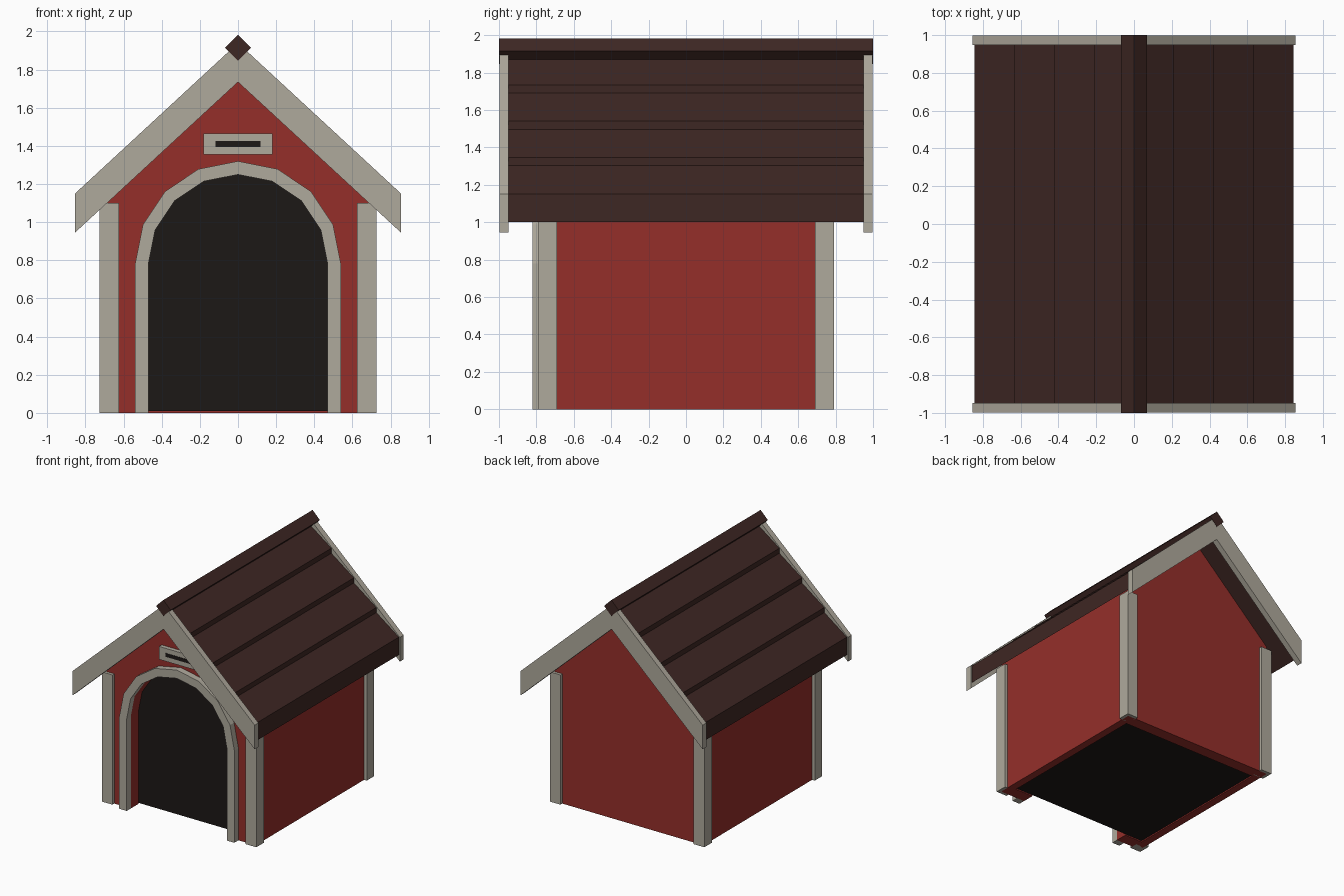
import bpy, bmesh
from math import sin, cos, pi

if "Cube" in bpy.data.objects:
    bpy.data.objects.remove(bpy.data.objects["Cube"])


def material(name, rgb):
    m = bpy.data.materials.new(name)
    m.diffuse_color = (*rgb, 1)
    m.use_nodes = True
    m.node_tree.nodes["Principled BSDF"].inputs["Base Color"].default_value = m.diffuse_color
    return m


RED = material("red_paint", (0.30, 0.028, 0.023))
TRIM = material("pale_trim", (0.43, 0.40, 0.335))
ROOF = material("brown_roof", (0.048, 0.020, 0.017))
DARK = material("dark_inside", (0.012, 0.009, 0.008))


def prism(name, pts, y0, y1, mat):
    """Extrude an (x, z) outline along y."""
    bm = bmesh.new()
    face = bm.faces.new([bm.verts.new((x, y0, z)) for x, z in pts])
    ext = bmesh.ops.extrude_face_region(bm, geom=[face])
    verts = [v for v in ext["geom"] if isinstance(v, bmesh.types.BMVert)]
    bmesh.ops.translate(bm, verts=verts, vec=(0, y1 - y0, 0))
    bmesh.ops.recalc_face_normals(bm, faces=bm.faces)
    me = bpy.data.meshes.new(name)
    bm.to_mesh(me)
    bm.free()
    me.materials.append(mat)
    ob = bpy.data.objects.new(name, me)
    bpy.context.collection.objects.link(ob)
    return ob


def rect(x0, x1, z0, z1):
    return [(x0, z0), (x1, z0), (x1, z1), (x0, z1)]


def mirrored(half):
    """Complete a right-hand outline by adding its left-hand mirror image."""
    return half + [(-x, z) for x, z in reversed(half) if x > 1e-6]


def arch(r):
    """Door arch outline from right foot over the top to left foot."""
    curve = [(r * cos(i * pi / 8), 0.78 + r * sin(i * pi / 8)) for i in range(9)]
    return [(r, 0)] + curve + [(-r, 0)]


SLOPE = 0.924
WX, WY, IX, IY = 0.70, 0.765, 0.635, 0.665   # wall outside and inside


def under(x):
    return 1.78 - SLOPE * x


# Walls
gable = mirrored([(WX, 0), (WX, under(WX)), (0, under(0))])
prism("back_wall", gable, IY, WY, RED)
prism("front_wall", gable + arch(0.47)[::-1], -WY, -IY, RED)
for s, side in ((1, "right"), (-1, "left")):
    prism(side + "_wall", [(s * IX, 0), (s * WX, 0), (s * WX, under(WX)),
                           (s * IX, under(IX))], -IY, IY, RED)

# Dark interior
prism("interior", mirrored([(IX, 0.01), (IX, under(IX)), (0, under(0))]), -IY, IY, DARK)

# Corner posts
for s, side in ((1, "right"), (-1, "left")):
    for y, end in ((-0.79, "front"), (0.69, "back")):
        prism(f"{end}_{side}_corner_post",
              rect(*sorted((s * 0.625, s * 0.725)), 0, 1.10), y, y + 0.1, TRIM)

# Door surround
prism("door_trim", arch(0.54) + arch(0.47)[::-1], -0.82, -WY, TRIM)

# Vent with slot
prism("vent_frame", rect(-0.18, 0.18, 1.355, 1.465), -0.80, -WY, TRIM)
prism("vent_slot", rect(-0.118, 0.118, 1.395, 1.425), -0.803, -0.78, DARK)

# Stepped plank roof
half = [(0, under(0)), (0.845, 1.0)]
for i in range(4):
    x, z = 0.845 - 0.211 * i, 1.15 + 0.195 * i
    half += [(x, z), (max(x - 0.211, 0), z + 0.152)]
half[-1] = (0, half[-1][1])
prism("roof_planks", half + [(-x, z) for x, z in reversed(half) if x > 1e-6], -0.95, 0.95, ROOF)

# Gable boards
chevron = [(0, 1.735), (0.855, 0.945), (0.855, 1.15), (0, 1.94)]
chevron += [(-x, z) for x, z in reversed(chevron) if x]
prism("front_gable_board", chevron, -0.998, -0.948, TRIM)
prism("back_gable_board", chevron, 0.948, 0.998, TRIM)

# Ridge cap
prism("ridge_cap", [(0, 1.847), (0.068, 1.915), (0, 1.983), (-0.068, 1.915)], -1, 1, ROOF)
